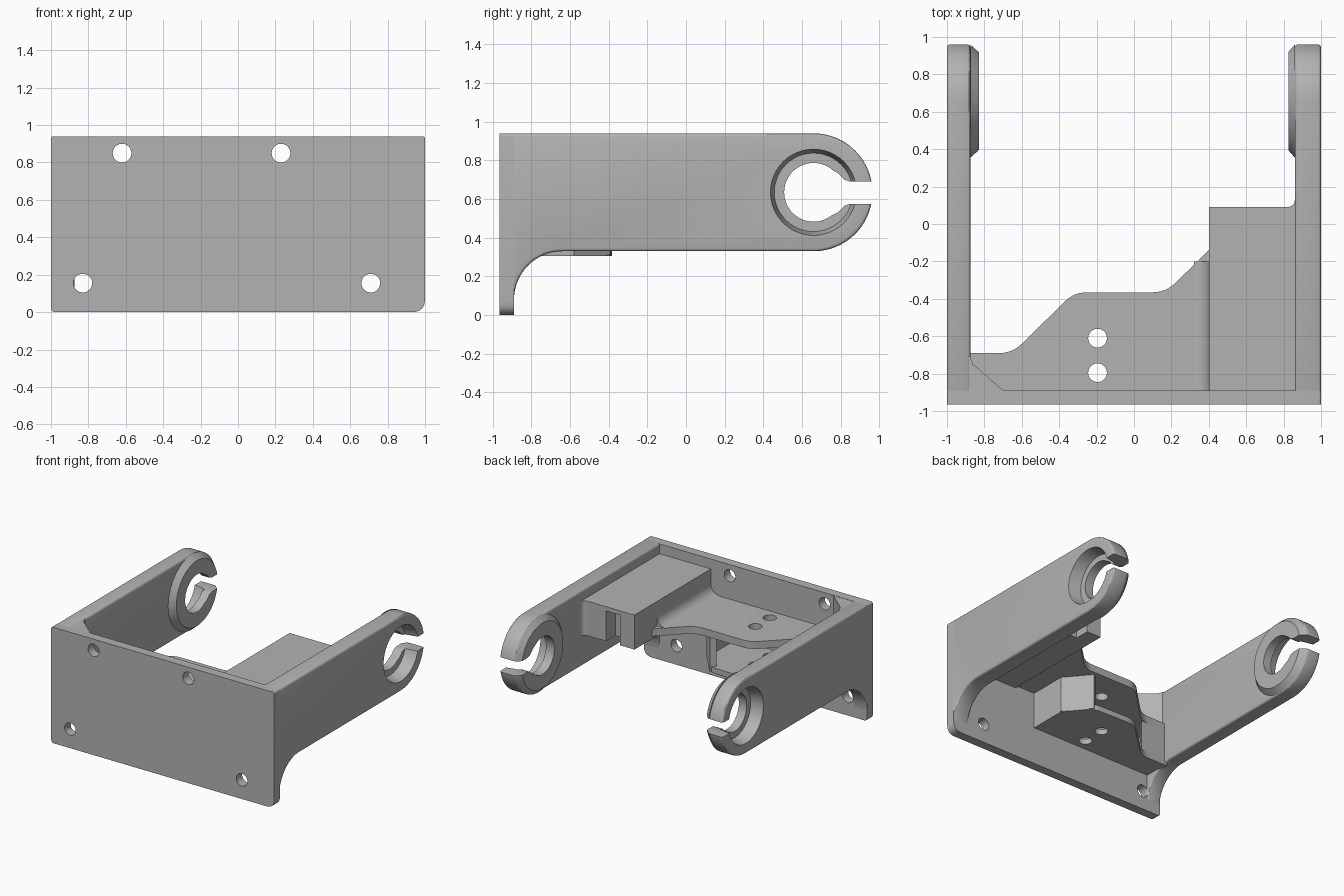
import bpy, bmesh, math
from mathutils import Vector

if "Cube" in bpy.data.objects:
    bpy.data.objects.remove(bpy.data.objects["Cube"], do_unlink=True)

grey = bpy.data.materials.new("plain grey")
grey.use_nodes = True
grey.diffuse_color = (0.45, 0.45, 0.45, 1)
grey.node_tree.nodes["Principled BSDF"].inputs["Base Color"].default_value = grey.diffuse_color


def arc(cx, cy, r, start, end, n=24):
    """Points on an arc, angles in degrees."""
    angles = [math.radians(start + (end - start) * i / n) for i in range(n + 1)]
    return [(cx + r * math.cos(a), cy + r * math.sin(a)) for a in angles]


def circle(cx, cy, r, n=48):
    return arc(cx, cy, r, 0, 360, n)[:-1]


def rounded(corners):
    """Round each corner (a, b, radius) of an outline."""
    out = []
    for i, (a, b, r) in enumerate(corners):
        p = Vector((a, b))
        if not r:
            out.append((a, b))
            continue
        prev, nxt = Vector(corners[i - 1][:2]), Vector(corners[(i + 1) % len(corners)][:2])
        s, e = p + (prev - p).normalized() * r, p + (nxt - p).normalized() * r
        for k in range(7):
            t = k / 6
            q = s * (1 - t) ** 2 + p * 2 * t * (1 - t) + e * t * t
            out.append((q.x, q.y))
    return out


def prism(name, pts, lo, hi, axis, far_pts=None, bevel=0):
    """Extrude an outline along an axis, optionally to a second outline."""
    place = {"x": lambda a, b, h: (h, a, b),
             "y": lambda a, b, h: (a, h, b),
             "z": lambda a, b, h: (a, b, h)}[axis]
    bm = bmesh.new()
    near = [bm.verts.new(place(a, b, lo)) for a, b in pts]
    far = [bm.verts.new(place(a, b, hi)) for a, b in (far_pts or pts)]
    bm.faces.new(near)
    bm.faces.new(far)
    for i in range(len(near)):
        j = (i + 1) % len(near)
        bm.faces.new((near[i], near[j], far[j], far[i]))
    bmesh.ops.recalc_face_normals(bm, faces=bm.faces)
    mesh = bpy.data.meshes.new(name)
    bm.to_mesh(mesh)
    bm.free()
    mesh.materials.append(grey)
    obj = bpy.data.objects.new(name, mesh)
    bpy.context.collection.objects.link(obj)
    if bevel:
        mod = obj.modifiers.new("edge rounding", "BEVEL")
        mod.width, mod.segments, mod.angle_limit = bevel, 3, math.radians(40)
    return obj


def apply_all(obj):
    bpy.context.view_layer.objects.active = obj
    for mod in list(obj.modifiers):
        bpy.ops.object.modifier_apply(modifier=mod.name)


def cut(targets, cutters):
    """Subtract the cutters from every target, then drop them."""
    for obj in targets:
        for cutter in cutters:
            mod = obj.modifiers.new("cut", "BOOLEAN")
            mod.operation, mod.object, mod.solver = "DIFFERENCE", cutter, "EXACT"
        apply_all(obj)
    for cutter in cutters:
        bpy.data.objects.remove(cutter, do_unlink=True)


parts = []

# Front plate with four screw holes
plate = prism("front_plate", rounded([(-1, 0, 0.025), (1, 0, 0.07), (1, 0.94, 0.015), (-1, 0.94, 0.015)]),
              -0.965, -0.89, "y")
cut([plate], [prism("hole_cutter", circle(x, z, 0.05, 32), -1.1, -0.8, "y")
              for x, z in ((-0.62, 0.85), (0.23, 0.85), (-0.83, 0.155), (0.71, 0.155))])
parts.append(plate)

# Side arms: rounded end, inner boss, outer counterbore and open slot
CY, CZ = 0.66, 0.635
arm_outline = ([(-0.93, 0.94)] + arc(CY, CZ, 0.305, 90, -90, 40)
               + arc(-0.64, 0.08, 0.25, 90, 180, 16) + [(-0.93, 0.08)])
slot_outline = [(0.74, 0.76), (0.785, 0.735), (0.82, 0.7), (0.85, 0.69), (0.95, 0.69), (1.1, 0.72),
                (1.1, 0.545), (0.95, 0.575), (0.85, 0.575), (0.82, 0.565), (0.785, 0.53), (0.74, 0.51)]
for side, label, inner, boss_face in ((1, "left", 0.86, 0.825), (-1, "right", 0.875, 0.83)):
    arm = prism(label + "_arm", arm_outline, side * inner, side, "x", bevel=0.015)
    boss = prism(label + "_boss", circle(CY, CZ, 0.305, 64), side * (inner + 0.02), side * inner, "x")
    bpy.data.objects.remove(boss, do_unlink=True)
    boss = prism(label + "_boss", circle(CY, CZ, 0.305, 64), side * inner, side * boss_face, "x",
                 circle(CY, CZ, 0.265, 64))
    cut([arm, boss], [
        prism("bore_cutter", circle(CY, CZ, 0.152), side * 0.7, side * 1.1, "x"),
        prism("counterbore_cutter", circle(CY, CZ, 0.203), side * 0.9, side * 1.01, "x",
              circle(CY, CZ, 0.225)),
        prism("slot_cutter", slot_outline, side * 0.7, side * 1.1, "x")])
    parts += [arm, boss]

# Upper shelf and the lower shelf beneath it, both drilled
shelf = prism("upper_shelf", rounded([
    (-0.9, -0.9, 0), (0.45, -0.9, 0), (0.45, -0.08, 0), (0.4, -0.14, 0.04), (0.17, -0.365, 0.07),
    (-0.32, -0.365, 0.07), (-0.65, -0.69, 0.07), (-0.9, -0.69, 0)]), 0.6, 0.66, "z")
lower = prism("lower_shelf", rounded([
    (-0.9, -0.9, 0), (0.22, -0.9, 0), (0.22, -0.58, 0.05), (0.06, -0.39, 0.06),
    (-0.32, -0.38, 0.07), (-0.65, -0.69, 0.07), (-0.9, -0.69, 0)]), 0.305, 0.35, "z")
cut([shelf, lower], [prism("shelf_hole_cutter", circle(-0.195, y, 0.05, 32), 0.2, 0.8, "z")
                     for y in (-0.61, -0.795)])
parts += [shelf, lower]

# Walls joining the two shelves
parts.append(prism("shelf_side_wall", [(0.22, -0.9), (0.22, -0.58), (0.06, -0.39), (0.02, -0.42),
                                       (0.17, -0.6), (0.17, -0.9)], 0.31, 0.61, "z"))
parts.append(prism("shelf_corner_wall", [(-0.9, -0.69), (-0.65, -0.69), (-0.68, -0.74), (-0.9, -0.74)],
                   0.31, 0.61, "z"))

# Raised block with a notch in its back end
block = prism("raised_block", [(0.4, -0.9), (0.88, -0.9), (0.88, 0.09), (0.4, 0.09)], 0.58, 0.86, "z")
cut([block], [prism("notch_cutter", [(0.53, -0.03), (0.655, -0.03), (0.655, 0.2), (0.53, 0.2)],
                    0.5, 0.825, "z")])
parts.append(block)

# Fillets at the block and the gusset in the front corner
parts.append(prism("block_fillet", [(0.41, 0.65)] + arc(0.32, 0.74, 0.08, -90, 0, 8) + [(0.41, 0.74)],
                   -0.9, -0.2, "y"))
parts.append(prism("arm_fillet", [(0.87, 0.08)] + arc(0.82, 0.13, 0.04, -90, 0, 8) + [(0.87, 0.13)],
                   0.58, 0.86, "z"))
parts.append(prism("corner_gusset", [(-0.9, -0.9), (-0.7, -0.89), (-0.86, -0.75), (-0.876, -0.71), (-0.9, -0.69)],
                   0.6, 0.938, "z"))

# Smooth shading with sharp edges kept
bpy.ops.object.select_all(action="DESELECT")
for obj in parts:
    apply_all(obj)
    obj.select_set(True)
bpy.context.view_layer.objects.active = parts[0]
bpy.ops.object.shade_smooth_by_angle(angle=math.radians(30))
